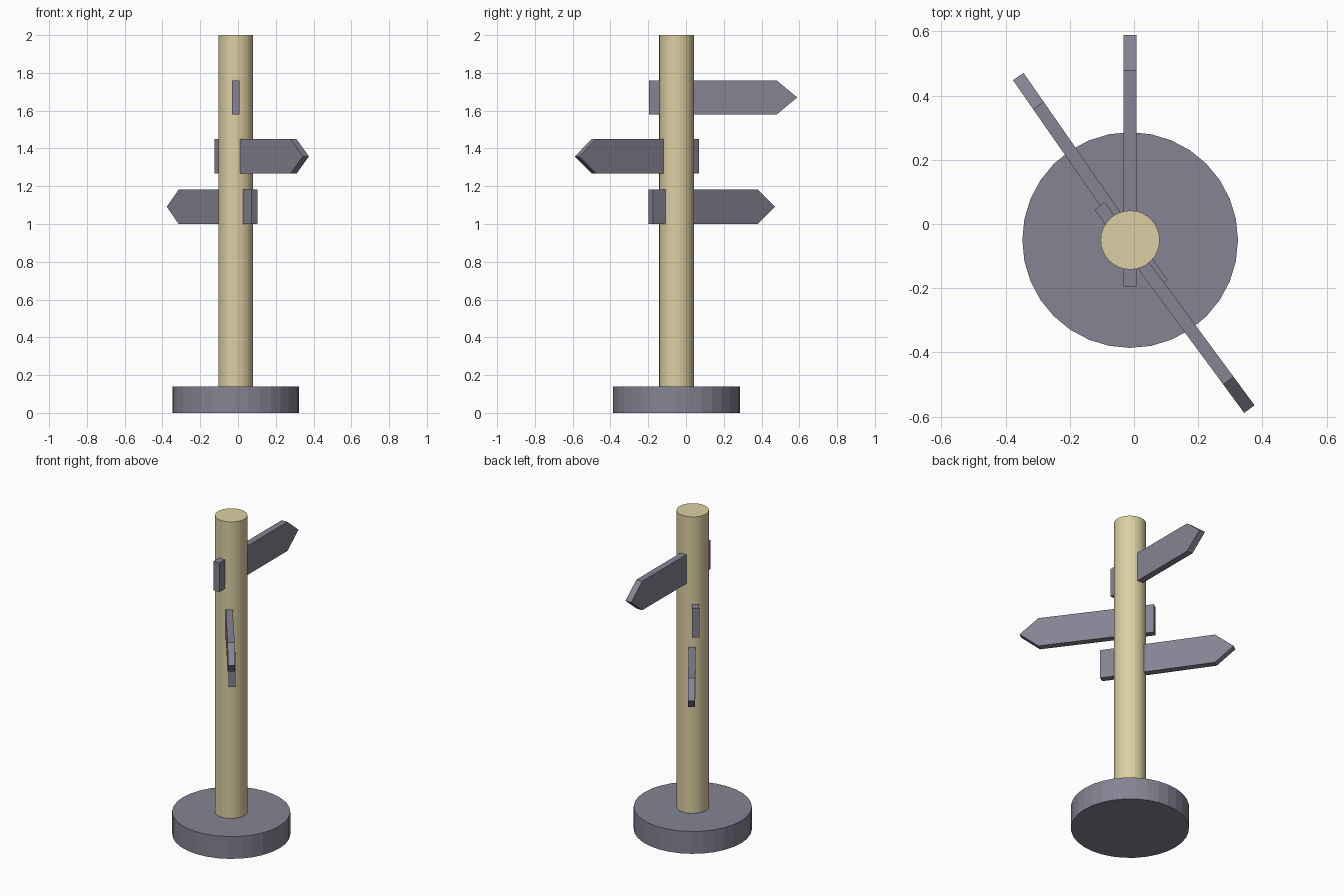
import bpy, bmesh
from math import radians
from mathutils import Matrix

if "Cube" in bpy.data.objects:
    bpy.data.objects.remove(bpy.data.objects["Cube"])


def material(name, colour):
    mat = bpy.data.materials.new(name)
    mat.use_nodes = True
    mat.diffuse_color = colour
    mat.node_tree.nodes["Principled BSDF"].inputs["Base Color"].default_value = colour
    return mat


slate = material("slate grey", (0.235, 0.228, 0.291, 1))
wood = material("pale wood", (0.708, 0.624, 0.366, 1))
AXIS_X, AXIS_Y = -0.012, -0.05


def finish(name, bm, mat):
    bmesh.ops.recalc_face_normals(bm, faces=bm.faces)
    mesh = bpy.data.meshes.new(name)
    bm.to_mesh(mesh)
    bm.free()
    mesh.materials.append(mat)
    obj = bpy.data.objects.new(name, mesh)
    bpy.context.collection.objects.link(obj)
    return obj


def cylinder(name, radius, bottom, top, mat):
    bm = bmesh.new()
    bmesh.ops.create_cone(bm, cap_ends=True, segments=32, radius1=radius,
                          radius2=radius, depth=top - bottom)
    obj = finish(name, bm, mat)
    obj.location = (AXIS_X, AXIS_Y, (bottom + top) / 2)


def sign(name, back, middle_z, angle):
    """Arrow-ended plank running along its local x from the blunt end."""
    length, shoulder, half, thick = 0.786, 0.676, 0.091, 0.04
    outline = [(0, -half), (shoulder, -half), (length, 0), (shoulder, half), (0, half)]
    bm = bmesh.new()
    face = bm.faces.new([bm.verts.new((x, -thick / 2, z)) for x, z in outline])
    extruded = bmesh.ops.extrude_face_region(bm, geom=[face])["geom"]
    moved = [v for v in extruded if isinstance(v, bmesh.types.BMVert)]
    bmesh.ops.translate(bm, verts=moved, vec=(0, thick, 0))
    obj = finish(name, bm, slate)
    obj.matrix_world = (Matrix.Translation((*back, middle_z))
                        @ Matrix.Rotation(radians(angle), 4, "Z"))


# Base and post
cylinder("base", 0.336, 0, 0.14, slate)
cylinder("post", 0.092, 0.14, 2, wood)

# Direction planks passing through the post
sign("upper_sign", (AXIS_X, -0.197), 1.67, 90)
sign("middle_sign", (-0.107, 0.056), 1.358, -53.6)
sign("lower_sign", (0.088, -0.186), 1.091, 124.8)
